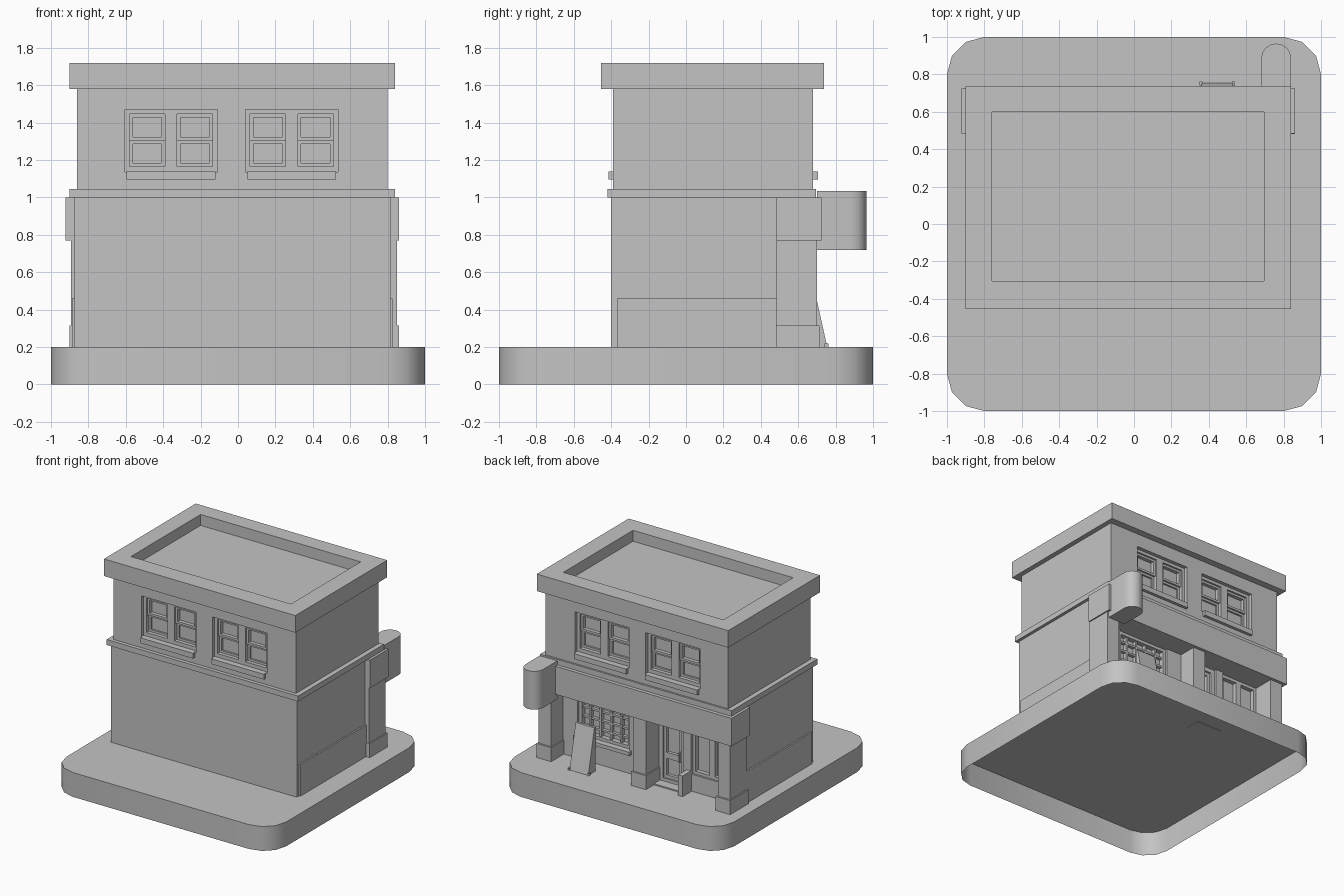
import bpy, bmesh, math

cube = bpy.data.objects.get("Cube")
if cube:
    bpy.data.objects.remove(cube, do_unlink=True)

GREY = (0.55, 0.55, 0.55, 1)
mat = bpy.data.materials.new("plain grey")
mat.use_nodes = True
mat.diffuse_color = GREY
mat.node_tree.nodes["Principled BSDF"].inputs["Base Color"].default_value = GREY

CX = -0.03      # centre line of the building
GROUND = 0.2


def finish(name, bm):
    bmesh.ops.recalc_face_normals(bm, faces=bm.faces)
    me = bpy.data.meshes.new(name)
    bm.to_mesh(me)
    bm.free()
    me.materials.append(mat)
    ob = bpy.data.objects.new(name, me)
    bpy.context.collection.objects.link(ob)
    return ob


def boxes(name, spans):
    """One object from boxes given as (x0, x1, y0, y1, z0, z1)."""
    bm = bmesh.new()
    for x0, x1, y0, y1, z0, z1 in spans:
        verts = bmesh.ops.create_cube(bm, size=1)["verts"]
        for v in verts:
            v.co.x = x1 if v.co.x > 0 else x0
            v.co.y = y1 if v.co.y > 0 else y0
            v.co.z = z1 if v.co.z > 0 else z0
    return finish(name, bm)


def block(name, half, y0, y1, z0, z1):
    return boxes(name, [(CX - half, CX + half, y0, y1, z0, z1)])


def extrude(name, points, offset, keep_start=True):
    """Extrude a closed 3D outline by an offset vector."""
    bm = bmesh.new()
    face = bm.faces.new([bm.verts.new(p) for p in points])
    res = bmesh.ops.extrude_face_region(bm, geom=[face], use_keep_orig=True)
    moved = [g for g in res["geom"] if isinstance(g, bmesh.types.BMVert)]
    bmesh.ops.translate(bm, verts=moved, vec=offset)
    if not keep_start:
        bm.faces.remove(face)
    return finish(name, bm)


def smooth(ob):
    bpy.ops.object.select_all(action='DESELECT')
    ob.select_set(True)
    bpy.context.view_layer.objects.active = ob
    bpy.ops.object.shade_smooth_by_angle(angle=math.radians(40))


def cut(ob, name, spans):
    cutter = boxes(name, spans)
    cutter.hide_render = True
    cutter.hide_viewport = True
    cutter.display_type = 'WIRE'
    mod = ob.modifiers.new(name, 'BOOLEAN')
    mod.operation = 'DIFFERENCE'
    mod.solver = 'EXACT'
    mod.object = cutter


def frame(x0, x1, y0, y1, z0, z1, w):
    """Four bars round a rectangle."""
    return [(x0, x0 + w, y0, y1, z0, z1), (x1 - w, x1, y0, y1, z0, z1),
            (x0 + w, x1 - w, y0, y1, z0, z0 + w), (x0 + w, x1 - w, y0, y1, z1 - w, z1)]


# Rounded base, a shell open underneath
outline = []
for q in range(4):
    mid = math.radians(45 + 90 * q)
    cx, cy = math.copysign(0.8, math.cos(mid)), math.copysign(0.8, math.sin(mid))
    for i in range(4):
        a = math.radians(90 * q + 30 * i)
        outline.append((cx + 0.2 * math.cos(a), cy + 0.2 * math.sin(a), 0))
smooth(extrude("base", outline, (0, 0, GROUND), keep_start=False))

# Main masses
block("ground_floor", 0.845, -0.40, 0.49, GROUND, 1.0)
block("ledge", 0.87, -0.42, 0.695, 1.0, 1.045)
upper = block("upper_floor", 0.83, -0.39, 0.68, 1.045, 1.58)
roof = block("roof_parapet", 0.87, -0.455, 0.737, 1.58, 1.72)
cut(roof, "roof_well_cutter", [(-0.76, 0.695, -0.305, 0.60, 1.63, 1.8)])
for side, x in (("left", CX + 0.845), ("right", CX - 0.845)):
    boxes(side + "_skirt_panel", [(x - 0.012, x + 0.012, -0.37, 0.49, GROUND, 0.46)])

# Upper windows, the same on both long walls
openings, sash_holes, sashes, sills = [], [], [], []
for wall, out in ((-0.39, -1), (0.68, 1)):

    def depth(a, b):
        return tuple(sorted((wall + out * a, wall + out * b)))

    for x in (-0.605, 0.04):
        openings.append((x, x + 0.495, *depth(-0.03, 0.1), 1.135, 1.47))
        sills.append((x + 0.01, x + 0.485, *depth(-0.02, 0.025), 1.095, 1.138))
        for sx in (x + 0.025, x + 0.28):
            ex = sx + 0.19
            sash_holes.append((sx, ex, *depth(-0.075, 0.1), 1.165, 1.445))
            sashes += frame(sx, ex, *depth(-0.08, -0.045), 1.305, 1.445, 0.018)
            sashes += frame(sx, ex, *depth(-0.08, -0.06), 1.165, 1.305, 0.018)
cut(upper, "window_opening_cutter", openings)
cut(upper, "sash_hole_cutter", sash_holes)
boxes("window_sashes", sashes)
boxes("window_sills", sills)

# Shopfront fascia and pillars with plinths
boxes("shop_fascia", [(-0.922, 0.86, 0.485, 0.725, 0.77, 1.0)])
for name, x0, x1 in (("left", 0.735, 0.85), ("middle", -0.125, -0.01), ("right", -0.892, -0.78)):
    boxes(name + "_pillar", [(x0, x1, 0.485, 0.70, GROUND, 0.77)])
    boxes(name + "_plinth", [(x0 - 0.01, x1 + 0.01, 0.48, 0.715, GROUND, 0.315)])

# Large shop window with a grid of glazing bars
boxes("shop_window_surround", [
    (0.60, 0.735, 0.49, 0.55, GROUND, 0.77),
    (-0.01, 0.13, 0.49, 0.55, GROUND, 0.77),
    (0.13, 0.60, 0.49, 0.55, GROUND, 0.36)])
boxes("shop_window_sill", [(0.11, 0.62, 0.49, 0.58, 0.36, 0.39)])
bars = frame(0.13, 0.60, 0.49, 0.53, 0.39, 0.77, 0.025)
for i in range(1, 5):
    x = 0.13 + 0.47 * i / 5
    bars.append((x - 0.008, x + 0.008, 0.49, 0.52, 0.39, 0.77))
    z = 0.39 + 0.38 * i / 5
    bars.append((0.13, 0.60, 0.49, 0.515, z - 0.008, z + 0.008))
boxes("shop_window_bars", bars)

# Door with two panels, a step and the post beside it
boxes("door", frame(-0.36, -0.125, 0.49, 0.53, GROUND, 0.77, 0.035)
      + frame(-0.325, -0.16, 0.49, 0.515, 0.235, 0.42, 0.025)
      + frame(-0.325, -0.16, 0.49, 0.515, 0.42, 0.735, 0.025))
boxes("door_handle", [(-0.317, -0.305, 0.515, 0.535, 0.40, 0.48)])
boxes("door_step", [(-0.36, -0.125, 0.49, 0.61, 0.195, 0.21)])
boxes("door_post", [(-0.43, -0.36, 0.49, 0.55, GROUND, 0.77)])
boxes("low_partition", [(-0.43, -0.39, 0.49, 0.66, GROUND, 0.37)])

# Small shop window
boxes("small_window_base", [(-0.78, -0.43, 0.49, 0.54, GROUND, 0.34)])
boxes("small_window_frames", [bar for x in (-0.78, -0.605)
                              for bar in frame(x, x + 0.175, 0.49, 0.525, 0.34, 0.77, 0.025)])

# Projecting sign with a rounded outer end
arc = [(0.76 + 0.08 * math.cos(math.pi * i / 8), 0.885 + 0.08 * math.sin(math.pi * i / 8), 0.72)
       for i in range(9)]
smooth(extrude("projecting_sign", [(0.84, 0.70, 0.72)] + arc + [(0.68, 0.70, 0.72)], (0, 0, 0.315)))

# Leaning pavement board
extrude("pavement_board", [(0.36, 0.66, GROUND), (0.36, 0.755, GROUND),
                           (0.36, 0.675, 0.56), (0.36, 0.655, 0.56)], (0.17, 0, 0))
boxes("pavement_board_feet", [(x, x + 0.015, 0.74, 0.762, GROUND, 0.22) for x in (0.35, 0.525)])
